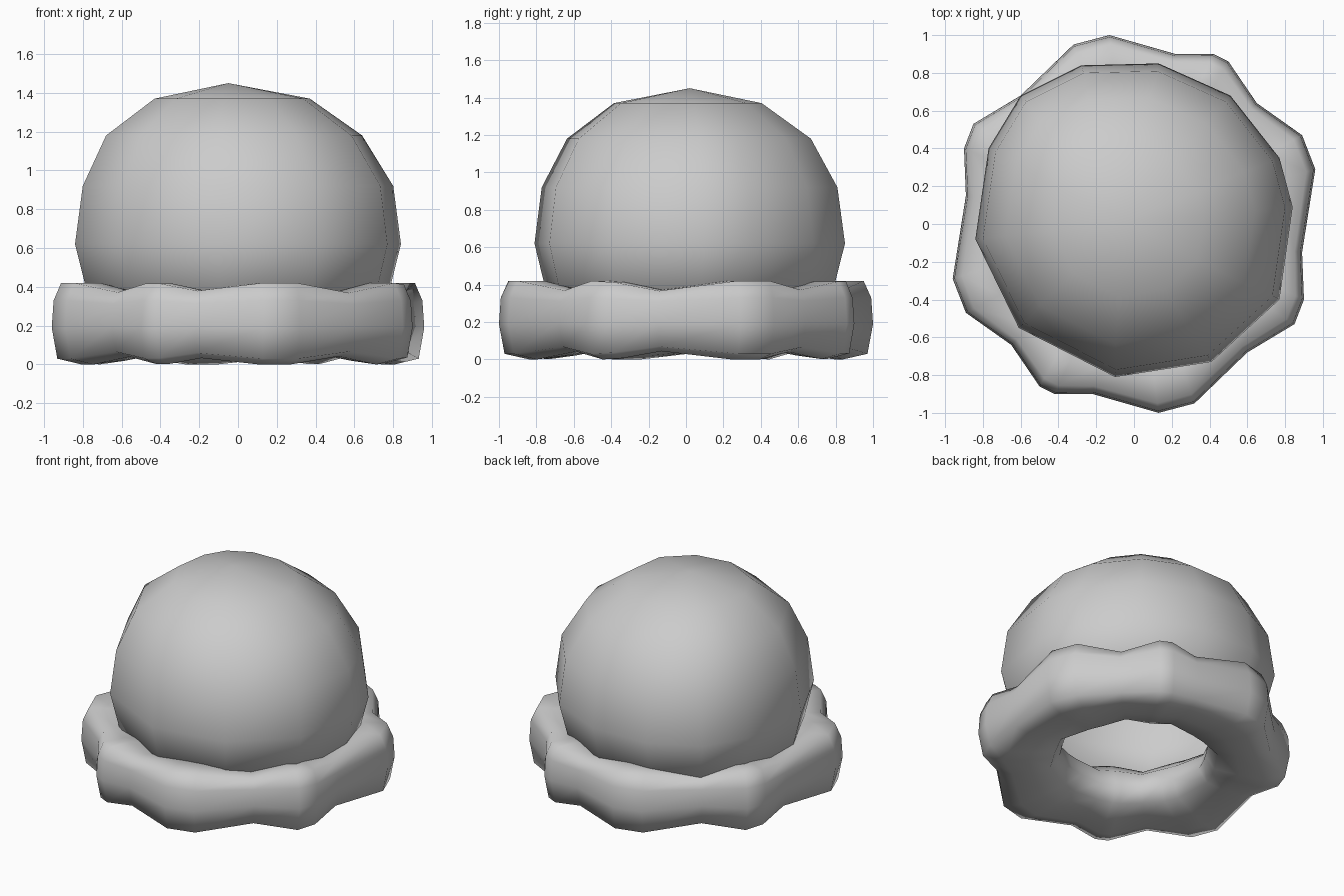
import bpy, bmesh, math

if "Cube" in bpy.data.objects:
    bpy.data.objects.remove(bpy.data.objects["Cube"])


def loft(name, rings, closed, apex=None):
    """Skin a list of vertex loops; optionally join last to first or fan to an apex."""
    bm = bmesh.new()
    loops = [[bm.verts.new(p) for p in r] for r in rings]
    n = len(loops[0])
    pairs = list(zip(loops, loops[1:]))
    if closed:
        pairs.append((loops[-1], loops[0]))
    for a, b in pairs:
        for i in range(n):
            j = (i + 1) % n
            bm.faces.new((a[i], a[j], b[j], b[i]))
    if apex:
        top = bm.verts.new(apex)
        for i in range(n):
            bm.faces.new((loops[-1][i], loops[-1][(i + 1) % n], top))
    bmesh.ops.recalc_face_normals(bm, faces=bm.faces)
    for f in bm.faces:
        f.smooth = True
    me = bpy.data.meshes.new(name)
    bm.to_mesh(me)
    bm.free()
    ob = bpy.data.objects.new(name, me)
    bpy.context.collection.objects.link(ob)
    return ob


# Scoop: open-bottomed dome with a slightly uneven 12-sided plan
plan = [(.84, .09), (.77, .35), (.51, .68), (.13, .85), (-.28, .84), (-.60, .68),
        (-.77, .40), (-.84, -.08), (-.61, -.55), (-.10, -.81), (.41, -.73), (.77, -.40)]
levels = [(.60, .27, 0), (.765, .32, 0), (.84, .62, 0), (.80, .92, 0),
          (.66, 1.18, -.02), (.40, 1.37, -.03)]
rings = [[(x * r / .84 + dx, y * r / .84, z) for x, y in plan] for r, z, dx in levels]
loft("scoop", rings, False, apex=(-.05, .02, 1.45))

# Lumpy skirt: half outline (repeated by a half turn) gives the outer radius
half = [(.89, -.15), (.96, .29), (.89, .47), (.65, .64), (.50, .86), (.42, .90),
        (.22, .90), (-.13, 1.0), (-.32, .95), (-.60, .68), (-.85, .53), (-.90, .40)]
outline = half + [(-x, -y) for x, y in half]

# Cross-sections (radius, height) at a lump and at a valley
lump = [(.84, 0), (.97, .03), (1.0, .19), (.99, .33), (.95, .42), (.80, .42),
        (.62, .38), (.49, .27), (.46, .15), (.52, .05), (.68, .02)]
valley = [(.78, .045), (.87, .07), (.90, .20), (.89, .31), (.86, .365), (.76, .37),
          (.62, .34), (.51, .26), (.48, .15), (.54, .07), (.66, .05)]
sections = []
for x, y in outline:
    a, r = math.atan2(y, x), math.hypot(x, y)
    t = (r - .90) / .10
    ring = []
    for (r0, z0), (r1, z1) in zip(valley, lump):
        rr = r0 + (r1 - r0) * t
        zz = max(0, z0 + (z1 - z0) * min(1, max(0, t)))
        ring.append((rr * math.cos(a), rr * math.sin(a), zz))
    sections.append(ring)
loft("skirt", sections, True)
